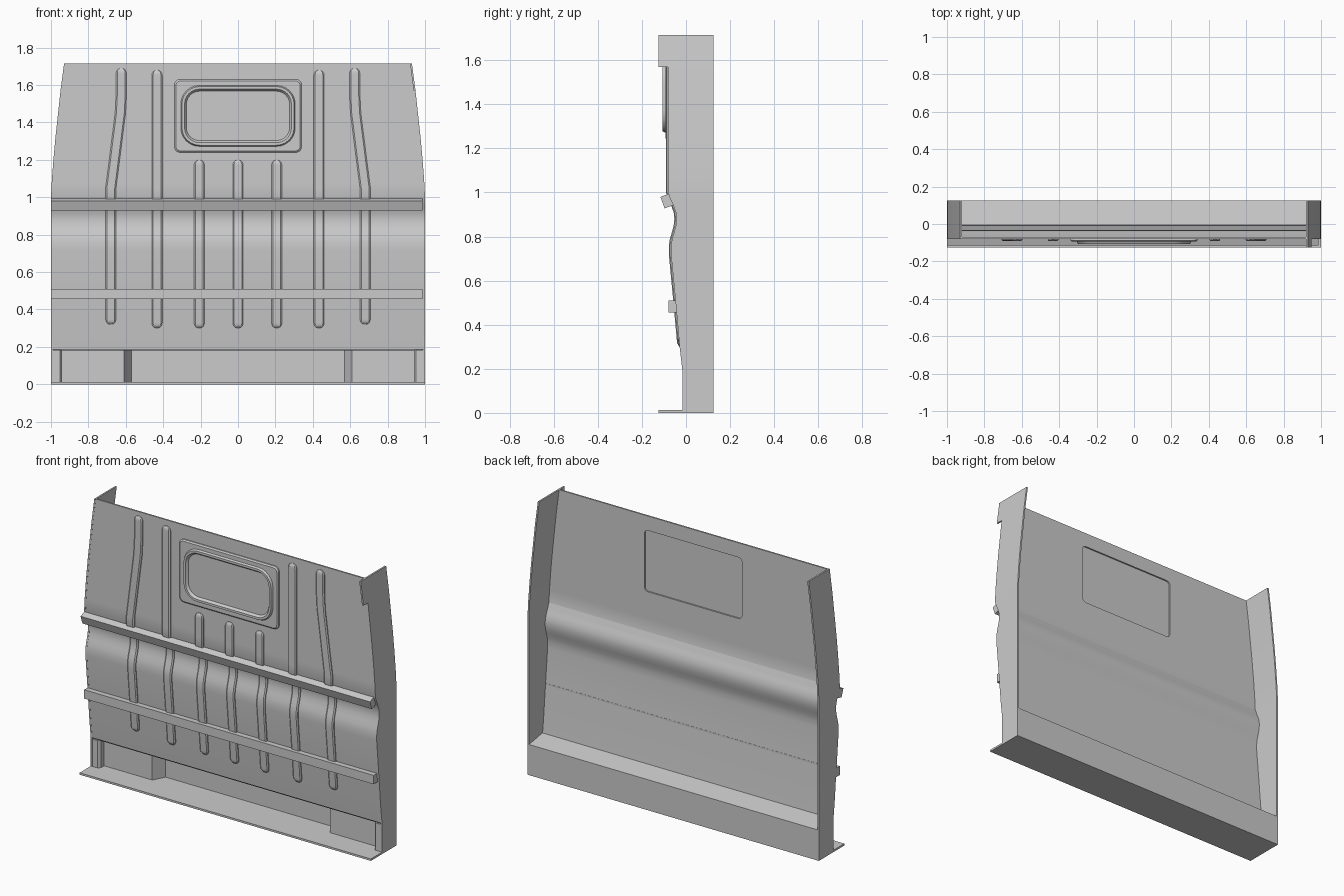
import bpy, bmesh, math

if "Cube" in bpy.data.objects:
    bpy.data.objects.remove(bpy.data.objects["Cube"])

# Panel front profile (z, y), half width (z, x) and outer rib path (z, x)
FRONT = [(0, -.015), (.19, -.015), (.3, -.028), (.5, -.046), (.72, -.067), (.76, -.067),
         (.79, -.062), (.82, -.053), (.85, -.045), (.88, -.042), (.91, -.045),
         (.94, -.056), (.97, -.07), (1.0, -.08), (1.715, -.08)]
WIDTH = [(0, 1), (1.0, 1), (1.08, .996), (1.2, .987), (1.32, .976), (1.45, .962),
         (1.57, .949), (1.715, .93)]
BEND = [(0, .68), (1.05, .68), (1.15, .667), (1.45, .629), (1.55, .624), (2, .624)]
TOP = 1.715


def lerp(table, z):
    for (a, u), (b, v) in zip(table, table[1:]):
        if z <= b:
            return u + (v - u) * (z - a) / (b - a)
    return table[-1][1]


def loft(name, loops, smooth=None):
    """Skin a list of equal-length closed loops and cap both ends."""
    bm = bmesh.new()
    rows = [[bm.verts.new(p) for p in loop] for loop in loops]
    n = len(rows[0])
    for a, b in zip(rows, rows[1:]):
        for i in range(n):
            j = (i + 1) % n
            bm.faces.new((a[i], a[j], b[j], b[i]))
    bm.faces.new(rows[0])
    bm.faces.new(rows[-1])
    bmesh.ops.recalc_face_normals(bm, faces=bm.faces)
    me = bpy.data.meshes.new(name)
    bm.to_mesh(me)
    bm.free()
    ob = bpy.data.objects.new(name, me)
    bpy.context.collection.objects.link(ob)
    if smooth:
        bpy.ops.object.select_all(action='DESELECT')
        ob.select_set(True)
        bpy.context.view_layer.objects.active = ob
        bpy.ops.object.shade_smooth_by_angle(angle=math.radians(smooth))
    return ob


def bar(name, profile, x0, x1):
    """Extrude a (y, z) profile along x."""
    return loft(name, [[(x, y, z) for y, z in profile] for x in (x0, x1)])


def rounded(hw, hh, r, y, zc=1.435, seg=6):
    pts = []
    for k, (sx, sz) in enumerate([(1, 1), (-1, 1), (-1, -1), (1, -1)]):
        for i in range(seg + 1):
            a = math.pi / 2 * (k + i / seg)
            pts.append((sx * (hw - r) + r * math.cos(a), y, zc + sz * (hh - r) + r * math.sin(a)))
    return pts


# Main pressed panel
zs = sorted({z for z, _ in FRONT + WIDTH if z >= .19})
rows = []
for z in zs:
    w, y = lerp(WIDTH, z) - .004, lerp(FRONT, z)
    rows.append([(-w, y, z), (w, y, z), (w, y + .01, z), (-w, y + .01, z)])
panel = loft("main_panel", rows, 30)

# Window opening in the back of the panel
cutter = loft("window_cutter", [rounded(.335, .19, .025, y) for y in (-.2, .0)])
cutter.hide_render = True
cutter.hide_viewport = True
cutter.display_type = 'WIRE'
mod = panel.modifiers.new("window_opening", 'BOOLEAN')
mod.operation = 'DIFFERENCE'
mod.object = cutter
mod.solver = 'EXACT'

# Raised window plate with rounded bead
loft("window_plate", [rounded(*p) for p in [
    (.34, .195, .03, -.079), (.34, .195, .03, -.087), (.332, .187, .025, -.094),
    (.306, .163, .1, -.094), (.3, .157, .095, -.106), (.286, .143, .08, -.106),
    (.276, .132, .07, -.092)]] , 30).data.name = "window_plate"


# Side flanges; the right one has a hook at the top
def flange(name, side, hook):
    rows = []
    levels = sorted({z for z, _ in FRONT + WIDTH} | {1.56})
    for z in levels:
        w = lerp(WIDTH, z)
        y = lerp(FRONT, z) - .001
        loop = lambda y: [(side * w, y, z), (side * w, .125, z),
                          (side * (w - .01), .125, z), (side * (w - .01), y, z)]
        if not (hook and z > 1.57):
            rows.append(loop(y))
        if hook and z >= 1.57:
            rows.append(loop(-.125))
    loft(name, rows, 30)


flange("left_flange", -1, False)
flange("right_flange", 1, True)


# Vertical stiffening ribs following the panel
def rib(name, z0, z1, path, w=.028, h=.011):
    ends = [w * t for t in (0.02, .12, .3, .6, 1)]
    mid = [z for z, _ in FRONT + BEND if z0 + w < z < z1 - w]
    levels = sorted(set([z0 + e for e in ends] + [z1 - e for e in ends] + mid))
    rows = []
    for z in levels:
        d = min(z - z0, z1 - z, w)
        s = w * math.sqrt(max(0, 1 - (1 - d / w) ** 2))
        lift = h * min(1, .2 + d / w * 1.4)
        x, y = path(z), lerp(FRONT, z)
        rows.append([(x - s, y + .004, z), (x - s, y - lift * .5, z), (x - s * .75, y - lift, z),
                     (x + s * .75, y - lift, z), (x + s, y - lift * .5, z), (x + s, y + .004, z)])
    loft(name, rows, 30)


for side, label in ((-1, "left"), (1, "right")):
    rib(label + "_outer_rib", .32, 1.69, lambda z: side * lerp(BEND, z))
    rib(label + "_long_rib", .3, 1.68, lambda z: side * .433)
    rib(label + "_short_rib", .3, 1.2, lambda z: side * .207)
rib("centre_rib", .3, 1.2, lambda z: 0)

# Horizontal rails
bar("upper_rail", [(-.116, .98), (-.097, .928), (-.05, .945), (-.069, .997)], -1, .987)
bar("lower_rail", [(-.08, .51), (-.08, .455), (-.036, .455), (-.036, .51)], -1, .987)

# Floor plate
bar("floor_plate", [(-.125, 0), (.125, 0), (.125, .012), (-.125, .012)], -1, 1)

# Lower box: recessed wall with stepped sides, and ledge on top
half = [(1, .125), (1, -.015), (.953, -.015), (.94, .0), (.94, .03), (.61, .03), (.57, .105)]
plan = half + [(-x, y) for x, y in reversed(half)]
loft("recess_wall", [[(x, y, z) for x, y in plan] for z in (.01, .182)])
bar("recess_ledge", [(-.015, .195), (-.003, .18), (.125, .18), (.125, .19), (-.006, .212), (-.015, .2)], -1, 1)
